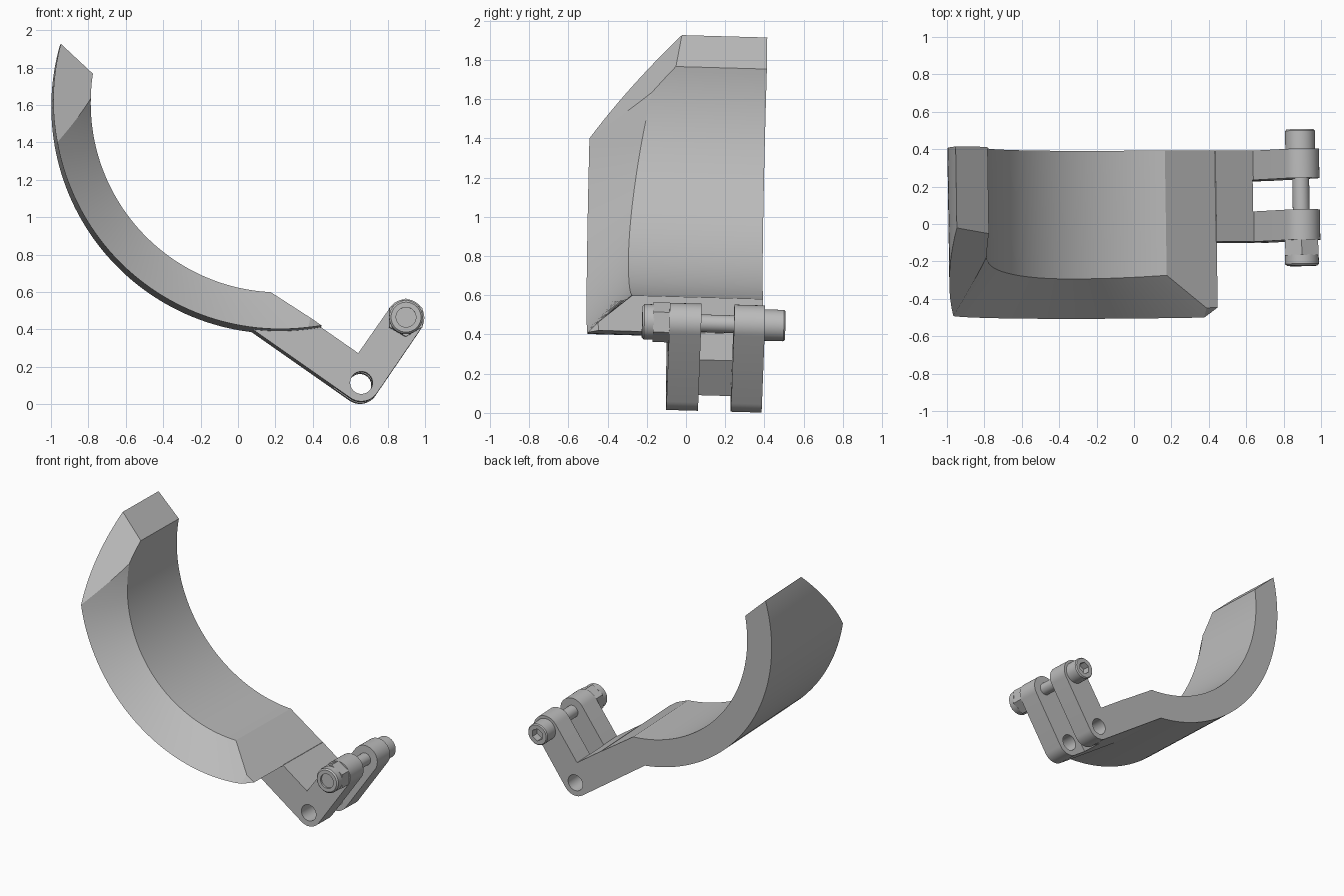
import bpy, bmesh
from math import sin, cos, radians, pi
from mathutils import Matrix, Vector

cube = bpy.data.objects.get("Cube")
if cube:
    bpy.data.objects.remove(cube, do_unlink=True)

grey = bpy.data.materials.new("plain_grey")
grey.use_nodes = True
grey.diffuse_color = (0.5, 0.5, 0.5, 1)
grey.node_tree.nodes["Principled BSDF"].inputs["Base Color"].default_value = (0.5, 0.5, 0.5, 1)

# The whole clamp leans very slightly
TILT = Matrix.Rotation(0.015, 4, 'Z') @ Matrix.Rotation(-0.028, 4, 'X')
CX, CZ, R_OUT, R_IN = 0.22, 1.6, 1.212, 1.01      # band circle
BACK, ARM_FRONT, BAND_FRONT = 0.375, -0.112, -0.517
PIVOT = Vector((0.658, 0, 0.112))
U = Vector((0.82, 0, -0.572))                     # along the arm
V = Vector((0.572, 0, 0.82))                      # along the lugs
BOLT = PIVOT + V * 0.42 - U * 0.004


def finish(name, bm, cutters=()):
    bmesh.ops.remove_doubles(bm, verts=bm.verts, dist=1e-5)
    bmesh.ops.recalc_face_normals(bm, faces=bm.faces)
    mesh = bpy.data.meshes.new(name)
    bm.to_mesh(mesh)
    bm.free()
    mesh.materials.append(grey)
    ob = bpy.data.objects.new(name, mesh)
    bpy.context.collection.objects.link(ob)
    ob.matrix_world = TILT
    bpy.context.view_layer.update()
    bpy.ops.object.select_all(action='DESELECT')
    ob.select_set(True)
    bpy.context.view_layer.objects.active = ob
    for c in cutters:
        mod = ob.modifiers.new("cut", 'BOOLEAN')
        mod.operation, mod.solver, mod.object = 'DIFFERENCE', 'EXACT', c
        bpy.ops.object.modifier_apply(modifier=mod.name)
        bpy.data.objects.remove(c, do_unlink=True)
    bpy.ops.object.shade_smooth_by_angle(angle=radians(25))
    return ob


def prism(name, outline, y0, y1, cutters=()):
    """Extrude an x-z outline along y."""
    bm = bmesh.new()
    face = bm.faces.new([bm.verts.new((p.x, y0, p.z)) for p in outline])
    ext = bmesh.ops.extrude_face_region(bm, geom=[face])["geom"]
    moved = [g for g in ext if isinstance(g, bmesh.types.BMVert)]
    bmesh.ops.translate(bm, verts=moved, vec=(0, y1 - y0, 0))
    return finish(name, bm, cutters)


def circle(centre, r, n):
    return [centre + Vector((r * sin(2 * pi * i / n), 0, r * cos(2 * pi * i / n))) for i in range(n)]


def lathe(name, profile, cutters=()):
    """Spin (radius, y) points about the bolt axis."""
    bm = bmesh.new()
    verts = [bm.verts.new(BOLT + Vector((r, y, 0))) for r, y in profile]
    edges = [bm.edges.new(pair) for pair in zip(verts, verts[1:])]
    bmesh.ops.spin(bm, geom=verts + edges, cent=BOLT, axis=(0, 1, 0),
                   angle=2 * pi, steps=40, use_merge=False)
    return finish(name, bm, cutters)


def on_circle(deg, r):
    return CX + r * cos(radians(deg)), CZ + r * sin(radians(deg))


# Curved band with a sloping front rim
bm = bmesh.new()
rows, steps = [], 64
for i in range(steps + 1):
    t = i / steps
    a_out = 164.4 + t * (280.5 - 164.4)
    a_in = 170.6 + t * (267.2 - 170.6)
    bow = 3.2e-5 if a_in < 235 else 1.6e-5
    rim = -0.31 + bow * (a_in - 235) ** 2
    (xo, zo), (xi, zi) = on_circle(a_out, R_OUT), on_circle(a_in, R_IN)
    rows.append([bm.verts.new(p) for p in
                 ((xo, BAND_FRONT, zo), (xo, BACK, zo), (xi, BACK, zi), (xi, rim, zi))])
for a, b in zip(rows, rows[1:]):
    for k in range(4):
        bm.faces.new((a[k], a[(k + 1) % 4], b[(k + 1) % 4], b[k]))
bm.faces.new(rows[0])
bm.faces.new(rows[-1])
bmesh.ops.recalc_face_normals(bm, faces=bm.faces)
# Slanted cut across the upper front corner
inv = TILT.inverted()
bmesh.ops.bisect_plane(bm, geom=bm.verts[:] + bm.edges[:] + bm.faces[:],
                       plane_co=inv @ Vector((-0.95, -0.02, 1.93)),
                       plane_no=inv.to_3x3() @ Vector((0.0596, -0.0935, 0.0816)),
                       clear_outer=True)
bmesh.ops.holes_fill(bm, edges=[e for e in bm.edges if e.is_boundary], sides=0)
finish("curved_band", bm)

# Arm with forked lugs: L outline, slot and pivot hole cut out
path = [(-0.349, 0.12), (-0.104, 0.12)]
path += [(-0.004 - 0.1 * cos(pi * i / 20), 0.42 + 0.1 * sin(pi * i / 20)) for i in range(21)]
path += [(0.1 * cos(pi / 2 * i / 12), -0.1 * sin(pi / 2 * i / 12)) for i in range(13)]
outline = [PIVOT + U * u + V * v for u, v in path]
for i in range(13):
    x, z = on_circle(263 + i * 17.5 / 12, R_OUT - 0.003)
    outline.append(Vector((x, 0, z)))
slot = prism("slot_cutter", [PIVOT + U * u + V * v for u, v in
                             ((-0.108, -0.3), (0.3, -0.3), (0.3, 0.7), (-0.108, 0.7))], 0.05, 0.218)
hole = prism("hole_cutter", circle(PIVOT, 0.06, 40), -0.3, 0.6)
slot.hide_render = hole.hide_render = True
prism("forked_arm", outline, ARM_FRONT, BACK, (slot, hole))

# Bolt, its socket head, and the locking nut
lathe("bolt_shaft", [(0, -0.225), (0.045, -0.225), (0.045, 0.38), (0, 0.38)])
socket = prism("socket_cutter", circle(BOLT, 0.046, 6), 0.425, 0.6)
socket.hide_render = True
lathe("bolt_head", [(0, BACK), (0.08, BACK), (0.08, 0.472), (0.073, 0.48), (0, 0.48)], (socket,))
prism("nut_body", circle(BOLT, 0.102, 6), -0.195, ARM_FRONT)
lathe("nut_collar", [(0, -0.19), (0.09, -0.19), (0.09, -0.24), (0.08, -0.25),
                     (0.053, -0.25), (0.053, -0.235), (0, -0.235)])
